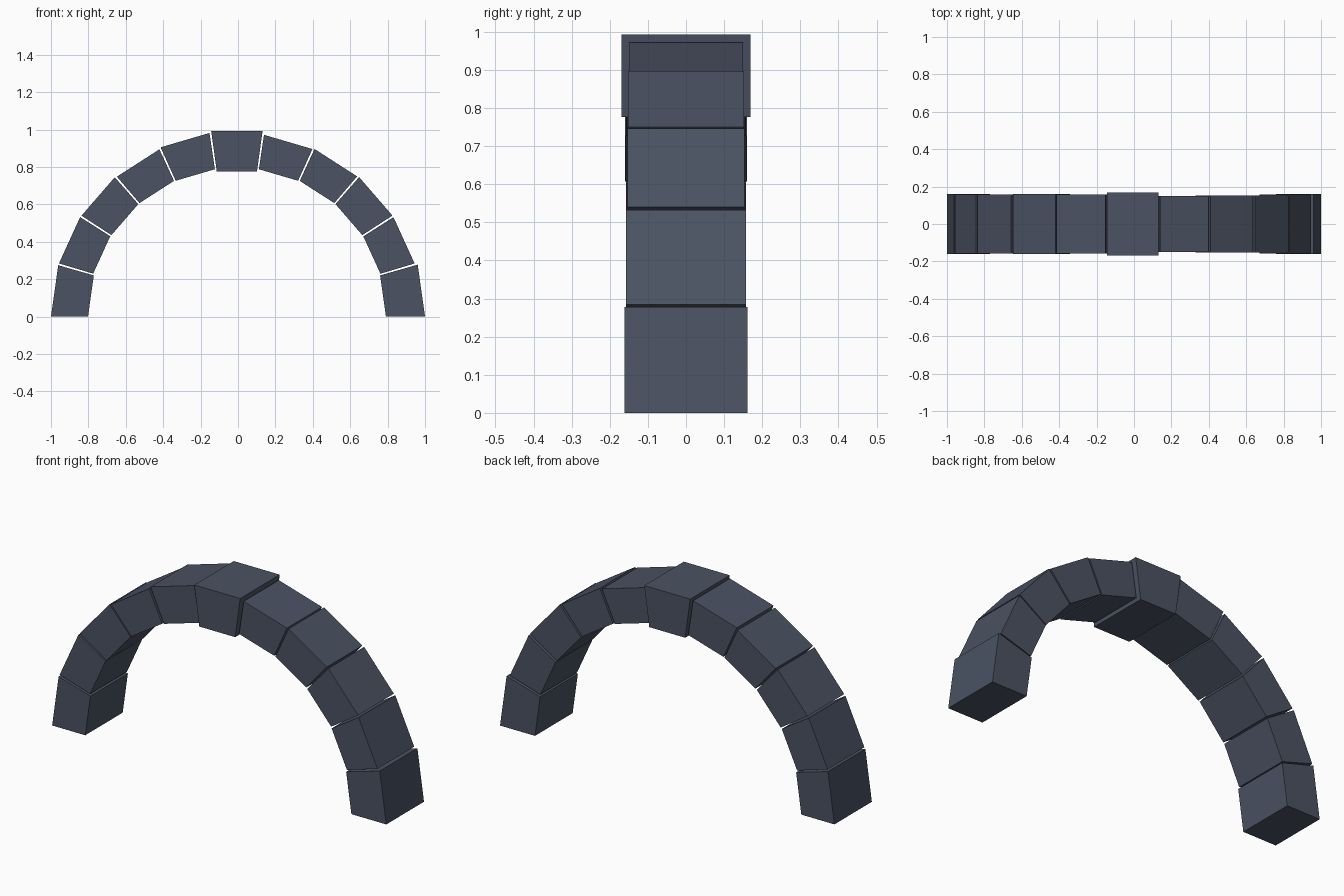
import bpy
import bmesh
from math import sin, cos, radians

cube = bpy.data.objects.get("Cube")
if cube:
    bpy.data.objects.remove(cube, do_unlink=True)

# Single slate stone colour
stone = bpy.data.materials.new("dark slate stone")
stone.use_nodes = True
colour = (0.069, 0.084, 0.122, 1)
stone.diffuse_color = colour
stone.node_tree.nodes["Principled BSDF"].inputs["Base Color"].default_value = colour

COUNT = 11
STEP = 180 / COUNT
GAP = 0.3          # half joint, in degrees
CENTRE_X = -0.006

# Each stone: outer radius, inner radius, half depth; from +x foot to -x foot
stones = [
    (1.006, 0.797, 0.161), (0.992, 0.801, 0.157), (0.992, 0.800, 0.153),
    (0.988, 0.800, 0.152), (0.983, 0.797, 0.150), (1.002, 0.783, 0.169),
    (0.993, 0.797, 0.157), (0.986, 0.800, 0.160), (0.991, 0.800, 0.157),
    (0.993, 0.802, 0.157), (0.994, 0.796, 0.160),
]


def wedge(name, start, end, outer, inner, half):
    """Flat-sided arch stone: a radial trapezoid extruded through the depth."""
    bm = bmesh.new()
    corners = [(inner, start), (outer, start), (outer, end), (inner, end)]
    verts = [bm.verts.new((CENTRE_X + r * cos(radians(a)), -half, r * sin(radians(a))))
             for r, a in corners]
    face = bm.faces.new(verts)
    moved = bmesh.ops.extrude_face_region(bm, geom=[face])["geom"]
    bmesh.ops.translate(bm, vec=(0, 2 * half, 0),
                        verts=[v for v in moved if isinstance(v, bmesh.types.BMVert)])
    bmesh.ops.recalc_face_normals(bm, faces=bm.faces[:])
    mesh = bpy.data.meshes.new(name)
    bm.to_mesh(mesh)
    bm.free()
    mesh.materials.append(stone)
    bpy.context.collection.objects.link(bpy.data.objects.new(name, mesh))


# Ring of stones, with feet flat on the ground and a keystone on top
for i, (outer, inner, half) in enumerate(stones):
    start = i * STEP + (GAP if i > 0 else 0)
    end = (i + 1) * STEP - (GAP if i < COUNT - 1 else 0)
    if i == COUNT // 2:
        name = "keystone"
    elif i < COUNT // 2:
        name = f"left_arch_stone_{i + 1}"
    else:
        name = f"right_arch_stone_{COUNT - i}"
    wedge(name, start, end, outer, inner, half)
